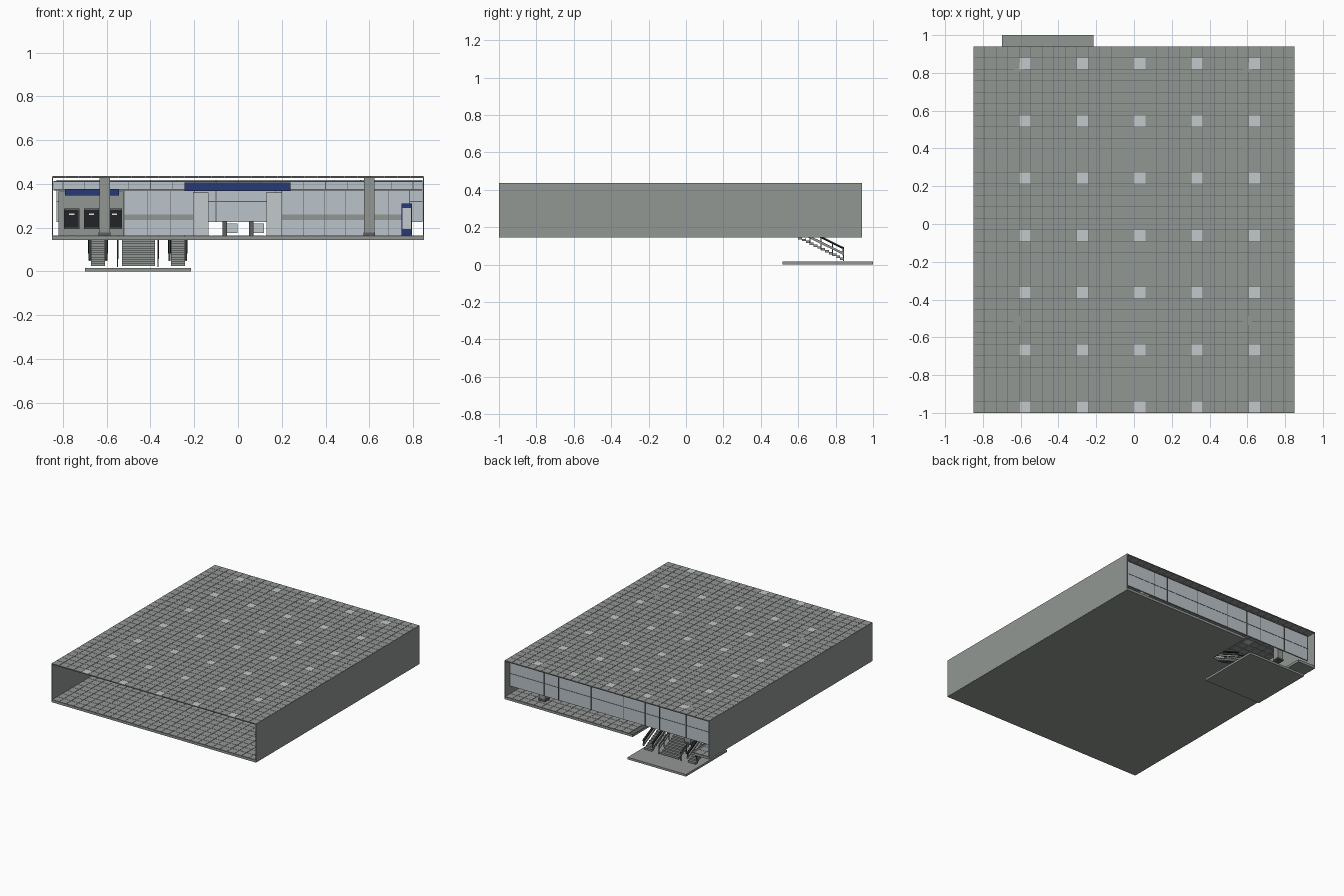
import bpy
import bmesh

cube = bpy.data.objects.get("Cube")
if cube:
    bpy.data.objects.remove(cube, do_unlink=True)


def material(name, r, g, b):
    m = bpy.data.materials.new(name)
    m.use_nodes = True
    m.diffuse_color = (r, g, b, 1)
    m.node_tree.nodes["Principled BSDF"].inputs["Base Color"].default_value = (r, g, b, 1)
    return m


STONE = material("stone grey", 0.29, 0.31, 0.295)
DARK = material("joint grey", 0.11, 0.12, 0.115)
LIGHT = material("light panel", 0.54, 0.58, 0.60)
PANEL = material("pale wall panel", 0.50, 0.55, 0.59)
BLUE = material("sign blue", 0.02, 0.04, 0.18)
BLACK = material("rubber black", 0.015, 0.017, 0.02)
WHITE = material("white", 0.8, 0.8, 0.8)


class Part:
    """Collects boxes into one named object."""

    def __init__(self, name, *mats):
        self.name, self.mats, self.bm = name, mats, bmesh.new()

    def box(self, x, y, z, mat=0, slope=0.0):
        # slope shears the box in z along y
        v = [self.bm.verts.new((a, b, c + slope * (b - y[0])))
             for a in x for b in y for c in z]
        for idx in ((0, 1, 3, 2), (4, 6, 7, 5), (0, 4, 5, 1),
                    (2, 3, 7, 6), (0, 2, 6, 4), (1, 5, 7, 3)):
            self.bm.faces.new([v[i] for i in idx]).material_index = mat
        return self

    def done(self):
        me = bpy.data.meshes.new(self.name)
        bmesh.ops.recalc_face_normals(self.bm, faces=self.bm.faces[:])
        self.bm.to_mesh(me)
        self.bm.free()
        for m in self.mats:
            me.materials.append(m)
        ob = bpy.data.objects.new(self.name, me)
        bpy.context.collection.objects.link(ob)
        return ob


def single(name, mat, x, y, z):
    return Part(name, mat).box(x, y, z).done()


# Overall extents and the stairwell notch
X0, X1, Y0, Y1 = -0.85, 0.85, -1.0, 0.94
NX, NY, GAP = 28, 32, 0.0011
WELL_X, WELL_Y = (-0.70, -0.215), 0.60
FLOOR, CEIL = 0.165, 0.428


def tiles(part, z, skip=None, lit=False):
    dx, dy = (X1 - X0) / NX, (Y1 - Y0) / NY
    for i in range(NX):
        for j in range(NY):
            x, y = X0 + dx * i, Y0 + dy * j
            if skip and skip(x + dx / 2, y + dy / 2):
                continue
            glow = lit and i % 5 == 4 and j % 5 == 0
            part.box((x + GAP, x + dx - GAP), (y + GAP, y + dy - GAP), z, 1 if glow else 0)
    part.done()


# Roof tiles with square lights over a dark backing
tiles(Part("roof_tiles", STONE, LIGHT), (CEIL, 0.436), lit=True)
single("roof_backing", DARK, (X0 + .005, X1 - .005), (Y0, Y1), (0.430, 0.433))

# Floor slab, joints and tiles around the stairwell
for name, mat, z in (("floor_slab", STONE, (0.145, 0.160)),
                     ("floor_joints", DARK, (0.160, 0.162))):
    p = Part(name, mat)
    p.box((X0, X1), (Y0, WELL_Y), z)
    p.box((X0, WELL_X[0]), (WELL_Y, Y1), z)
    p.box((WELL_X[1], X1), (WELL_Y, Y1), z)
    p.done()
tiles(Part("floor_tiles", STONE), (0.1605, FLOOR),
      skip=lambda x, y: WELL_X[0] - .02 < x < WELL_X[1] + .02 and y > WELL_Y)

# Side walls
for side, name in ((1, "left_wall"), (-1, "right_wall")):
    single(name, STONE, (side * 0.845, side * 0.851), (Y0, Y1), (0.146, 0.435))

# Hanging back wall with panel joints
p = Part("back_wall", PANEL, DARK)
p.box((-0.83, 0.843), (0.875, 0.885), (0.225, 0.418))
for x in (0.56, 0.44, 0.17, -0.10, -0.28, -0.40, -0.62):
    p.box((x - .002, x + .002), (0.873, 0.887), (0.225, 0.418), 1)
p.box((-0.83, 0.843), (0.873, 0.887), (0.318, 0.321), 1)
p.done()

# Columns with dark bases
p = Part("columns", STONE, DARK)
for x in (-0.61, 0.60):
    for y in (-0.51, 0.83):
        p.box((x - .024, x + .024), (y - .024, y + .024), (FLOOR, 0.4355))
        p.box((x - .027, x + .027), (y - .027, y + .027), (FLOOR, 0.178), 1)
p.done()

# Partition screens either side of the gateway
WALL = 0.30
p = Part("partition_screens", PANEL, STONE, DARK)
for a, b in ((-0.52, -0.20), (0.20, 0.785)):
    p.box((a, b), (WALL, WALL + .012), (FLOOR, 0.372))
    p.box((a, b), (WALL - .004, WALL), (0.235, 0.260), 1)
    n = round((b - a) / 0.1)
    for k in range(n + 1):
        x = a + (b - a) * k / n
        p.box((x - .0015, x + .0015), (WALL - .005, WALL), (FLOOR, 0.372), 2)
p.done()

# Header beam and upper frieze
p = Part("header", STONE, PANEL, DARK)
p.box((-0.843, 0.843), (WALL - .01, WALL + .012), (0.370, 0.378))
p.box((-0.843, 0.843), (WALL, WALL + .01), (0.378, 0.408), 1)
p.box((-0.843, 0.843), (WALL - .004, WALL + .012), (0.408, 0.413), 2)
for k in range(17):
    x = -0.80 + 0.1 * k
    p.box((x - .0015, x + .0015), (WALL - .003, WALL), (0.378, 0.408), 2)
p.done()

# Gateway pillars
p = Part("gateway_pillars", LIGHT, DARK)
for x in (-0.17, 0.165):
    p.box((x - .035, x + .035), (WALL - .06, WALL + .03), (FLOOR, 0.358))
    p.box((x - .036, x + .036), (WALL - .061, WALL + .031), (0.358, 0.362), 1)
p.done()

# Fare gates
p = Part("fare_gates", LIGHT, DARK)
for x in (-0.06, 0.06):
    p.box((x - .010, x + .010), (WALL - .06, WALL + .06), (FLOOR, 0.230), 1)
    p.box((x + .010, x + .058), (WALL - .01, WALL + .01), (0.175, 0.220))
p.done()

# Ticket booth and machines
single("ticket_booth", STONE, (-0.82, -0.52), (WALL - .02, WALL + .15), (FLOOR, 0.365))
p = Part("ticket_machines", BLACK, DARK, WHITE)
for x in (-0.76, -0.67, -0.565):
    p.box((x - .032, x + .032), (WALL - .04, WALL - .02), (0.20, 0.282))
    p.box((x - .035, x + .035), (WALL - .035, WALL - .02), (0.195, 0.287), 1)
    p.box((x - .012, x + .012), (WALL - .042, WALL - .04), (0.258, 0.264), 2)
p.done()

# Blue signs and map stand
single("main_sign", BLUE, (-0.245, 0.24), (WALL - .08, WALL - .06), (0.367, 0.406))
single("booth_sign", BLUE, (-0.79, -0.545), (WALL - .06, WALL - .04), (0.348, 0.378))
p = Part("map_stand", BLUE, LIGHT)
p.box((0.748, 0.796), (0.18, 0.20), (FLOOR, 0.31))
p.box((0.753, 0.791), (0.176, 0.18), (0.195, 0.290), 1)
p.done()

# Lower landing
single("lower_landing", STONE, WELL_X, (0.515, 1.0), (0.0, 0.016))

# Stair and escalators descending to the back
SY0, SY1, SZ0, SZ1, STEPS = 0.60, 0.845, 0.148, 0.028, 12
RUN, DROP = (SY1 - SY0) / STEPS, (SZ0 - SZ1) / STEPS
SLOPE = -DROP / RUN


def flight(part, x):
    for k in range(STEPS):
        y, z = SY0 + RUN * k, SZ0 - DROP * k
        part.box(x, (y, y + RUN), (z - .013, z))
        part.box(x, (y + RUN - .004, y + RUN), (z - .003, z + .0005), 1)


p = Part("stair", STONE, DARK)
flight(p, (-0.53, -0.38))
p.done()
p = Part("stair_rails", DARK, STONE)
for x in (-0.55, -0.365):
    p.box((x - .004, x + .004), (SY0, SY1), (SZ0 + .052, SZ0 + .060), 0, SLOPE)
    p.box((x - .003, x + .003), (SY0, SY1), (SZ0 + .028, SZ0 + .033), 1, SLOPE)
    for k in range(5):
        y = SY0 + (SY1 - SY0 - .005) * k / 4
        z = SZ0 + SLOPE * (y - SY0)
        p.box((x - .0025, x + .0025), (y, y + .005), (z - .01, z + .056))
p.done()

for name, x in (("right_escalator", -0.64), ("left_escalator", -0.275)):
    p = Part(name, STONE, DARK, BLACK)
    flight(p, (x - .032, x + .032))
    for s in (-1, 1):
        e = x + s * 0.038
        p.box((e - .005, e + .005), (SY0, SY1), (SZ0 + .022, SZ0 + .036), 0, SLOPE)
        p.box((e - .007, e + .007), (SY0, SY1), (SZ0 + .054, SZ0 + .064), 2, SLOPE)
        p.box((e - .004, e + .004), (SY1 - .008, SY1), (SZ1 + .02, SZ1 + .06), 1)
    p.done()
